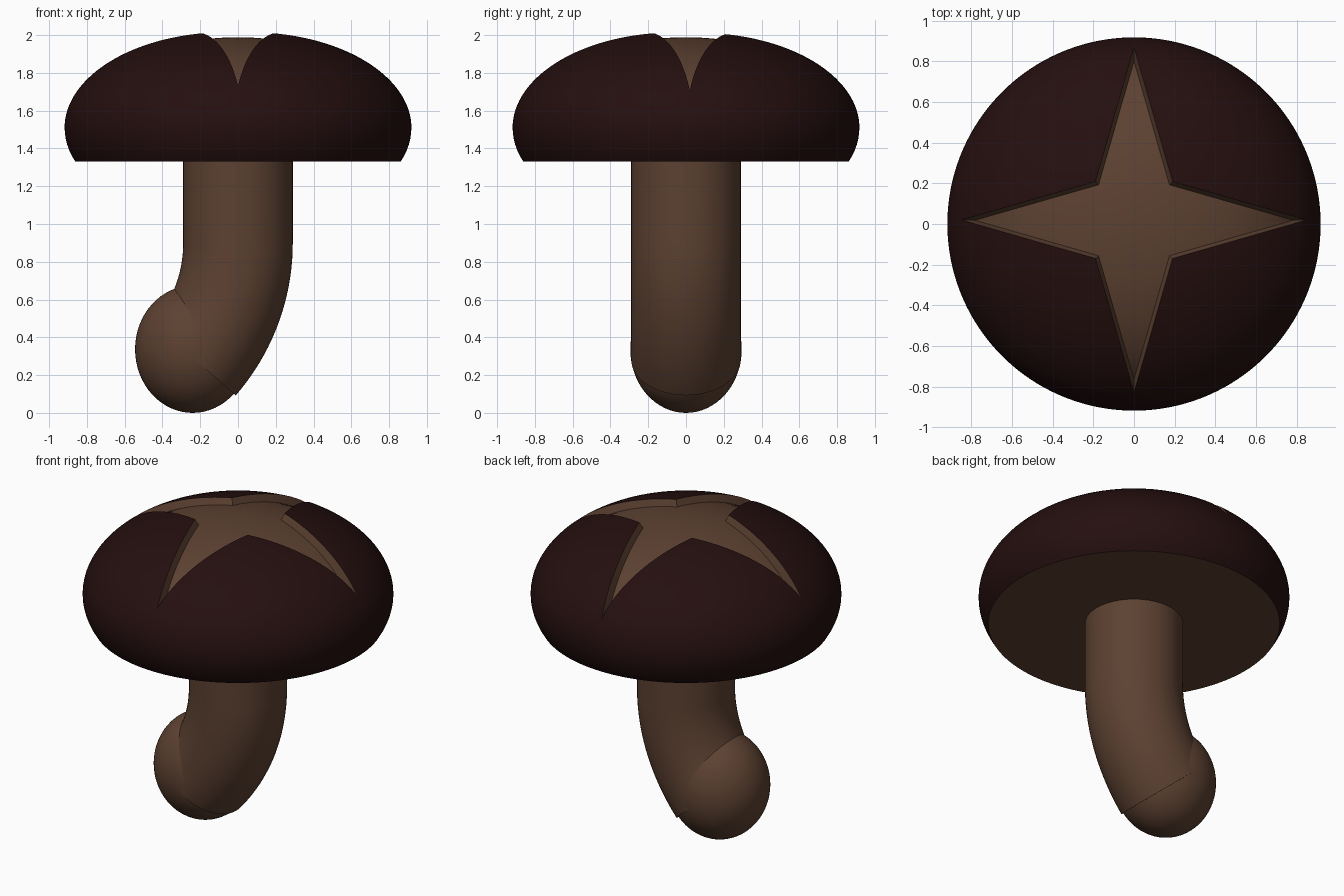
import bpy, bmesh, math
from mathutils import Vector, Matrix

cube = bpy.data.objects.get("Cube")
if cube:
    bpy.data.objects.remove(cube)


def material(name, rgb):
    m = bpy.data.materials.new(name)
    m.use_nodes = True
    m.diffuse_color = (*rgb, 1)
    m.node_tree.nodes["Principled BSDF"].inputs["Base Color"].default_value = (*rgb, 1)
    return m


flesh = material("tan flesh", (0.108, 0.053, 0.031))
skin = material("dark brown skin", (0.018, 0.0046, 0.0046))


def finish(bm, name, mats, angle):
    bmesh.ops.recalc_face_normals(bm, faces=bm.faces)
    mesh = bpy.data.meshes.new(name)
    bm.to_mesh(mesh)
    bm.free()
    obj = bpy.data.objects.new(name, mesh)
    bpy.context.collection.objects.link(obj)
    for m in mats:
        mesh.materials.append(m)
    bpy.ops.object.select_all(action="DESELECT")
    obj.select_set(True)
    bpy.context.view_layer.objects.active = obj
    bpy.ops.object.shade_smooth_by_angle(angle=math.radians(angle))
    return obj


def bridge(bm, a, b, mat=0):
    n = len(a)
    for i in range(n):
        j = (i + 1) % n
        bm.faces.new((a[i], a[j], b[j], b[i])).material_index = mat


# Cap: a dome whose star-shaped groove is part of the same ring grid
RX, RZ, MID, RIM = 0.918, 0.52, 1.51, 1.33
SINK = 0.92          # groove floor is the dome shrunk to this size
STEPS = 24           # columns per star edge


def on_dome(p, size=1.0):
    h = max(0.0, 1 - p.length_squared / (RX * size) ** 2)
    return (p.x, p.y, MID + RZ * size * math.sqrt(h))


centre = Vector((0, 0.02))
corners = []
for k in range(8):
    r, a = (0.268 if k % 2 else 0.85), k * math.pi / 4
    corners.append(centre + r * Vector((math.cos(a), math.sin(a))))
star = [corners[k].lerp(corners[(k + 1) % 8], s / STEPS)
        for k in range(8) for s in range(STEPS)]
count = len(star)
circle = [Vector((math.cos(i * math.tau / count), math.sin(i * math.tau / count)))
          for i in range(count)]

bm = bmesh.new()


def ring(points):
    return [bm.verts.new(p) for p in points]


# groove floor
hub = bm.verts.new(on_dome(centre * SINK, SINK))
FLOOR = 12
rings = [ring(on_dome(centre.lerp(p, t / FLOOR) * SINK, SINK) for p in star)
         for t in range(1, FLOOR + 1)]
for i in range(count):
    bm.faces.new((hub, rings[0][i], rings[0][(i + 1) % count]))
for a, b in zip(rings, rings[1:]):
    bridge(bm, a, b)
# groove walls
edge = ring(on_dome(p) for p in star)
bridge(bm, rings[-1], edge)
# skin from the groove out to the widest point
ROWS = 20
last = edge
for t in range(1, ROWS + 1):
    w = math.sin(t / ROWS * math.pi / 2)
    row = ring(on_dome(p.lerp(c * RX, w)) for p, c in zip(star, circle))
    bridge(bm, last, row, 1)
    last = row
# skin curling under to the flat underside
for t in range(1, 7):
    z = MID + (RIM - MID) * t / 6
    r = RX * math.sqrt(1 - ((z - MID) / RZ) ** 2)
    row = ring((c.x * r, c.y * r, z) for c in circle)
    bridge(bm, last, row, 1)
    last = row
bm.faces.new(last).material_index = 0
finish(bm, "cap", [flesh, skin], 30)

# Stem: straight tube that bends toward the right side at its foot
RADIUS, BEND, BEND_Z, END = 0.29, 0.94, 0.9, math.radians(41)
bm = bmesh.new()
path = [(Vector((0, 0, RIM + 0.03)), 0)]
for k in range(21):
    a = END * k / 20
    path.append((Vector((BEND * (math.cos(a) - 1), 0, BEND_Z - BEND * math.sin(a))), a))
tube = []
for p, a in path:
    across = Vector((math.cos(a), 0, -math.sin(a)))
    tube.append(ring(p + RADIUS * (across * math.cos(t) + Vector((0, math.sin(t), 0)))
                     for t in [i * math.tau / 64 for i in range(64)]))
for a, b in zip(tube, tube[1:]):
    bridge(bm, a, b)
bm.faces.new(tube[0])
bm.faces.new(tube[-1])
finish(bm, "stem", [flesh], 40)

# Rounded foot of the stem
bm = bmesh.new()
bmesh.ops.create_uvsphere(
    bm, u_segments=64, v_segments=32, radius=1,
    matrix=Matrix.Translation((-0.24, 0, 0.337)) @ Matrix.Diagonal((0.305, 0.295, 0.337, 1)))
finish(bm, "stem_foot", [flesh], 40)
